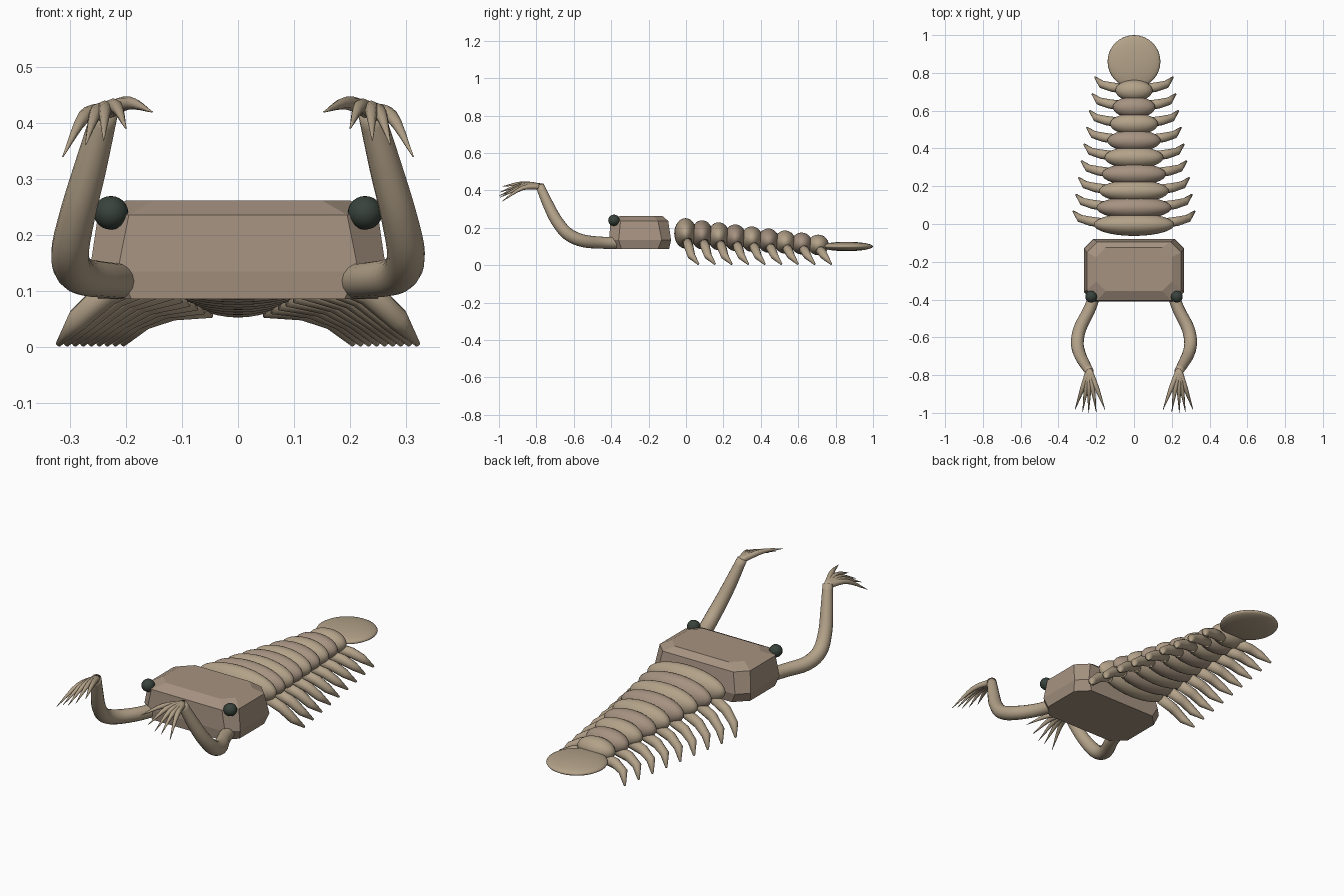
import bpy, bmesh, math
from mathutils import Vector

if "Cube" in bpy.data.objects:
    bpy.data.objects.remove(bpy.data.objects["Cube"])


def material(name, rgb):
    m = bpy.data.materials.new(name)
    m.diffuse_color = (*rgb, 1)
    m.use_nodes = True
    m.node_tree.nodes["Principled BSDF"].inputs["Base Color"].default_value = m.diffuse_color
    return m


TAN = material("tan", (0.45, 0.36, 0.25))
BROWN = material("brown", (0.38, 0.29, 0.22))
DARK = material("dark", (0.04, 0.055, 0.045))


def finish(name, bm, mat, smooth=True):
    bmesh.ops.recalc_face_normals(bm, faces=bm.faces)
    me = bpy.data.meshes.new(name)
    bm.to_mesh(me)
    bm.free()
    ob = bpy.data.objects.new(name, me)
    bpy.context.collection.objects.link(ob)
    me.materials.append(mat)
    for p in me.polygons:
        p.use_smooth = smooth
    return ob


def ellipsoid(name, loc, radii, mat, u=32, v=16):
    bm = bmesh.new()
    bmesh.ops.create_uvsphere(bm, u_segments=u, v_segments=v, radius=1)
    for vert in bm.verts:
        vert.co = Vector([c * r + l for c, r, l in zip(vert.co, radii, loc)])
    return finish(name, bm, mat)


def skin(bm, rings):
    for a, b in zip(rings, rings[1:]):
        n = len(a)
        for i in range(n):
            bm.faces.new((a[i], a[(i + 1) % n], b[(i + 1) % n], b[i]))
    bm.faces.new(rings[0])
    bm.faces.new(rings[-1])


def resample(pts, steps):
    # Catmull-Rom through (x, y, z, radius) points
    p = [Vector(q) for q in pts]
    p = [2 * p[0] - p[1]] + p + [2 * p[-1] - p[-2]]
    out = []
    for i in range(1, len(p) - 2):
        a, b, c, d = p[i - 1:i + 3]
        for k in range(steps):
            t = k / steps
            out.append(0.5 * (2 * b + (c - a) * t + (2 * a - 5 * b + 4 * c - d) * t * t
                              + (3 * b - a - 3 * c + d) * t ** 3))
    return out + [p[-2]]


def tube(name, pts, mat, sides=12, steps=1):
    path = resample(pts, steps)
    pos = [Vector(q[:3]) for q in path]
    bm = bmesh.new()
    rings, side = [], None
    for i, c in enumerate(pos):
        t = (pos[min(i + 1, len(pos) - 1)] - pos[max(i - 1, 0)]).normalized()
        side = t.orthogonal() if side is None else side
        side = (side - t * side.dot(t)).normalized()
        up = t.cross(side)
        ring = []
        for k in range(sides):
            a = 2 * math.pi * k / sides
            ring.append(bm.verts.new(c + (side * math.cos(a) + up * math.sin(a)) * max(path[i][3], 0.001)))
        rings.append(ring)
    skin(bm, rings)
    return finish(name, bm, mat)


# Faceted head carapace: stacked chamfered rectangles (z, half width, front y, back y, corner cut)
bm = bmesh.new()
rings = []
for z, w, f, b, c in [(0.086, 0.25, -0.405, -0.09, 0.06), (0.135, 0.265, -0.41, -0.08, 0.05),
                      (0.236, 0.25, -0.405, -0.095, 0.055), (0.262, 0.2, -0.355, -0.125, 0.05)]:
    outline = [(w - c, f), (w, f + c), (w, b - c), (w - c, b),
               (c - w, b), (-w, b - c), (-w, f + c), (c - w, f)]
    rings.append([bm.verts.new((x, y, z)) for x, y in outline])
skin(bm, rings)
finish("head_carapace", bm, BROWN, smooth=False)

# Body segments, each with a pair of jointed legs
N = 9
for i in range(N):
    t = i / (N - 1)
    y = -0.003 + 0.71 * t
    rx = 0.213 - 0.115 * t
    z = 0.17 - 0.062 * t
    rz = 0.081 - 0.026 * t
    ellipsoid(f"body_segment_{i + 1}", (0, y, z), (rx, 0.06 - 0.004 * t, rz), BROWN if i % 2 else TAN)
    for s, label in ((-1, "left"), (1, "right")):
        hip_z = z - 0.04 + 0.01 * t
        tube(f"{label}_leg_{i + 1}",
             [(s * (rx - 0.05), y + 0.008, hip_z, 0.026),
              (s * (rx + 0.02), y + 0.018, hip_z * 0.5 + 0.033, 0.025),
              (s * (rx + 0.072), y + 0.032, 0.05, 0.021),
              (s * (rx + 0.108), y + 0.07, 0.005, 0.005)], TAN, sides=10)

# Flat round tail paddle
ellipsoid("tail_paddle", (0, 0.86, 0.1), (0.14, 0.14, 0.025), TAN)

# Eyes, raised front arms and clawed fingers
ARM = [(0.2, -0.35, 0.118, 0.032), (0.235, -0.45, 0.12, 0.032), (0.285, -0.55, 0.13, 0.034),
       (0.3, -0.63, 0.165, 0.034), (0.287, -0.69, 0.235, 0.032), (0.264, -0.735, 0.32, 0.029),
       (0.236, -0.782, 0.425, 0.023)]
TIPS = [(0.313, -0.985, 0.34), (0.272, -0.995, 0.362), (0.24, -1.0, 0.37),
        (0.2, -0.995, 0.39), (0.153, -0.985, 0.42)]
for s, label in ((-1, "left"), (1, "right")):
    ellipsoid(f"{label}_eye", (s * 0.227, -0.385, 0.24), (0.031, 0.031, 0.03), DARK, 24, 12)
    tube(f"{label}_arm", [(s * x, y, z, r) for x, y, z, r in ARM], TAN, sides=16, steps=4)
    for k, (x, y, z) in enumerate(TIPS):
        mx = 0.236 + (x - 0.236) * 0.5
        tube(f"{label}_finger_{k + 1}",
             [(s * 0.238, -0.77, 0.42, 0.016),
              (s * mx, -0.875, 0.412 + 0.006 * k, 0.012),
              (s * x, y, z, 0.001)], TAN, sides=8, steps=4)
